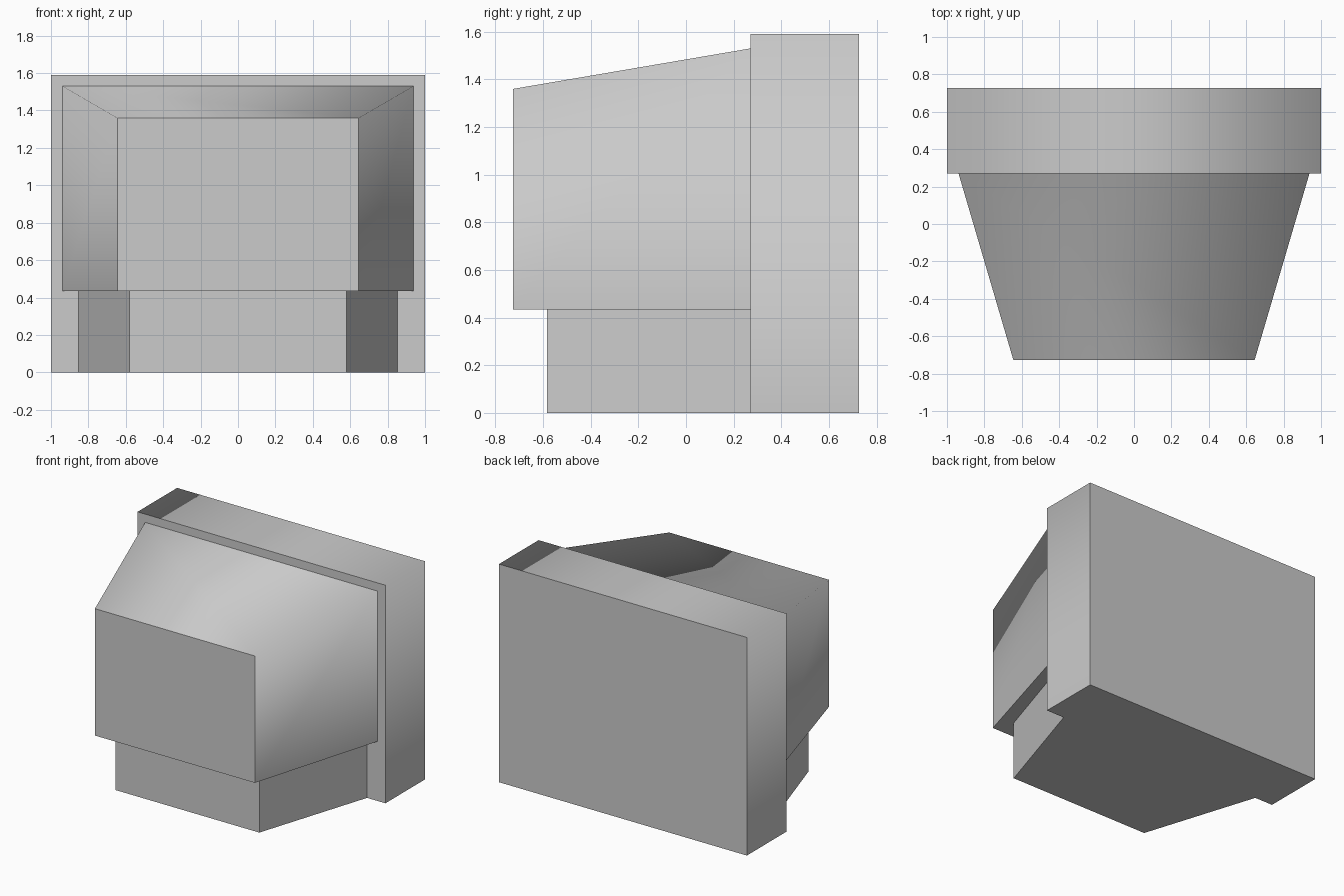
import bpy
import bmesh

cube = bpy.data.objects.get("Cube")
if cube:
    bpy.data.objects.remove(cube, do_unlink=True)

grey = bpy.data.materials.new("plain_grey")
grey.use_nodes = True
colour = (0.6, 0.6, 0.6, 1.0)
grey.diffuse_color = colour
grey.node_tree.nodes["Principled BSDF"].inputs["Base Color"].default_value = colour


def tapered_block(name, front, back, z0, rounded_top):
    """Block lofted between two rectangles, each given as (y, half width, top)."""
    bm = bmesh.new()
    rings = []
    for y, w, top in (front, back):
        corners = ((-w, z0), (w, z0), (w, top), (-w, top))
        rings.append([bm.verts.new((x, y, z)) for x, z in corners])
    a, b = rings
    bm.faces.new(a)
    bm.faces.new(b[::-1])
    for i in range(4):
        j = (i + 1) % 4
        bm.faces.new((a[i], b[i], b[j], a[j]))
    bmesh.ops.recalc_face_normals(bm, faces=bm.faces)

    # Only the lengthwise upper corners are blended; every other edge is crisp
    soft = {bm.edges.get((a[i], b[i])) for i in (2, 3)} if rounded_top else set()
    for face in bm.faces:
        face.smooth = rounded_top
    for edge in bm.edges:
        edge.smooth = edge in soft

    mesh = bpy.data.meshes.new(name)
    bm.to_mesh(mesh)
    bm.free()
    mesh.materials.append(grey)
    obj = bpy.data.objects.new(name, mesh)
    bpy.context.collection.objects.link(obj)
    return obj


# Wide slab, tapered housing in front of it, and the narrower base below
tapered_block("rear_slab", (0.27, 1.0, 1.59), (0.727, 1.0, 1.59), 0.0, True)
tapered_block("tapered_housing", (-0.727, 0.645, 1.36), (0.27, 0.938, 1.53), 0.435, True)
tapered_block("base", (-0.583, 0.58, 0.435), (0.27, 0.852, 0.435), 0.0, False)
